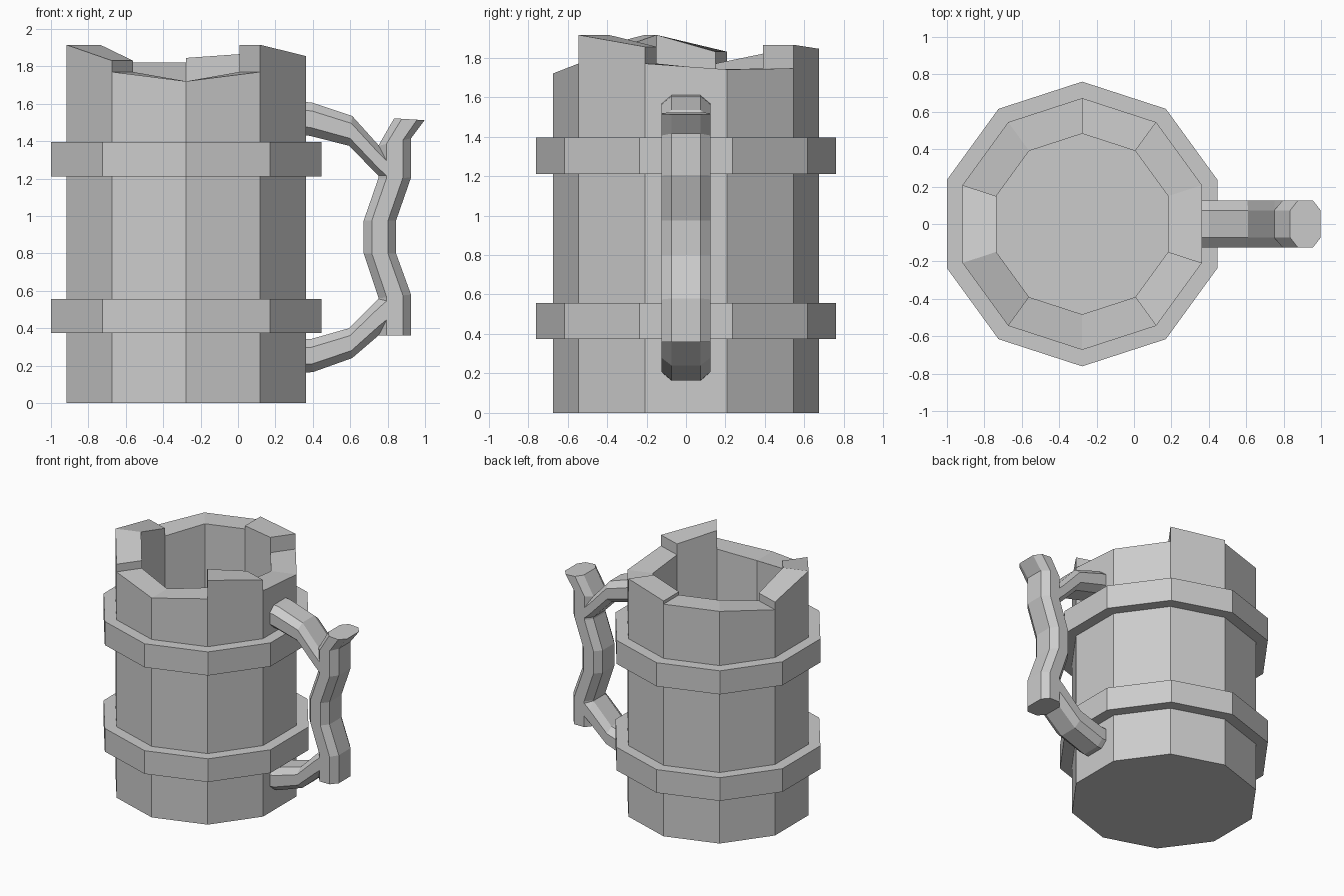
import bpy, bmesh
from math import sin, cos, radians

if "Cube" in bpy.data.objects:
    bpy.data.objects.remove(bpy.data.objects["Cube"])

CX, N = -0.277, 10          # tankard axis and number of staves
R_OUT, R_IN, FLOOR = 0.673, 0.483, 0.15


def corner(k, r, z):
    a = radians(18 + 36 * (k % N))
    return (CX + r * cos(a), r * sin(a), z)


def finish(bm, name):
    bmesh.ops.remove_doubles(bm, verts=bm.verts, dist=1e-4)
    bmesh.ops.recalc_face_normals(bm, faces=bm.faces)
    me = bpy.data.meshes.new(name)
    bm.to_mesh(me)
    bm.free()
    ob = bpy.data.objects.new(name, me)
    bpy.context.collection.objects.link(ob)
    return ob


def face(bm, pts):
    bm.faces.new([bm.verts.new(p) for p in pts])


# Tankard body: ten staves with uneven tops (start height, end height)
tops = [(1.74, 1.745), (1.865, 1.845), (1.82, 1.82), (1.82, 1.77), (1.83, 1.915),
        (1.915, 1.83), (1.77, 1.72), (1.72, 1.77), (1.915, 1.855), (1.77, 1.74)]
levels = [sorted({tops[k - 1][1], tops[k][0]}) for k in range(N)]
bm = bmesh.new()
for k, (za, zb) in enumerate(tops):
    j = k + 1
    for r, base in ((R_OUT, 0.0), (R_IN, FLOOR)):
        left = [corner(k, r, z) for z in levels[k] if z <= za]
        right = [corner(j, r, z) for z in levels[j % N] if z <= zb]
        face(bm, [corner(k, r, base), corner(j, r, base)] + right + left[::-1])
    face(bm, [corner(k, R_OUT, za), corner(j, R_OUT, zb),
              corner(j, R_IN, zb), corner(k, R_IN, za)])
    if len(levels[k]) == 2:     # step between neighbouring staves
        lo, hi = levels[k]
        face(bm, [corner(k, R_OUT, lo), corner(k, R_OUT, hi),
                  corner(k, R_IN, hi), corner(k, R_IN, lo)])
face(bm, [corner(k, R_OUT, 0.0) for k in range(N)])
face(bm, [corner(k, R_IN, FLOOR) for k in range(N)])
finish(bm, "tankard_body")

# Two hoops around the staves
for name, z0, z1 in (("lower_hoop", 0.375, 0.557), ("upper_hoop", 1.21, 1.395)):
    bm = bmesh.new()
    section = [(0.66, z0), (0.761, z0), (0.761, z1), (0.66, z1)]
    for k in range(N):
        for i in range(4):
            (ra, za), (rb, zb) = section[i], section[(i + 1) % 4]
            face(bm, [corner(k, ra, za), corner(k + 1, ra, za),
                      corner(k + 1, rb, zb), corner(k, rb, zb)])
    finish(bm, name)


def bar(name, stations):
    """Chamfered bar through stations of (outer x, outer z, inner x, inner z)."""
    bm = bmesh.new()
    rings = []
    for ox, oz, ix, iz in stations:
        ring = []
        for t, y in ((0, .073), (.25, .125), (.75, .125), (1, .073),
                     (1, -.073), (.75, -.125), (.25, -.125), (0, -.073)):
            ring.append(bm.verts.new((ox + (ix - ox) * t, y, oz + (iz - oz) * t)))
        rings.append(ring)
    for a, b in zip(rings, rings[1:]):
        for i in range(8):
            j = (i + 1) % 8
            bm.faces.new((a[i], a[j], b[j], b[i]))
    bm.faces.new(rings[0])
    bm.faces.new(rings[-1])
    return finish(bm, name)


# Handle: crooked grip with thumb spur, plus two arms to the body
bar("handle_grip", [(0.998, 1.512, 0.835, 1.522), (0.925, 1.415, 0.75, 1.375),
                    (0.925, 1.205, 0.75, 1.20), (0.845, 0.975, 0.672, 0.975),
                    (0.845, 0.80, 0.672, 0.80), (0.925, 0.58, 0.752, 0.56),
                    (0.925, 0.36, 0.752, 0.36)])
bar("handle_upper_arm", [(0.34, 1.612, 0.34, 1.435), (0.40, 1.605, 0.39, 1.427),
                         (0.61, 1.535, 0.595, 1.375), (0.75, 1.38, 0.75, 1.215),
                         (0.80, 1.33, 0.80, 1.17)])
bar("handle_lower_arm", [(0.34, 0.162, 0.34, 0.342), (0.40, 0.165, 0.39, 0.342),
                         (0.61, 0.24, 0.595, 0.40), (0.75, 0.36, 0.75, 0.555),
                         (0.80, 0.40, 0.80, 0.60)])
